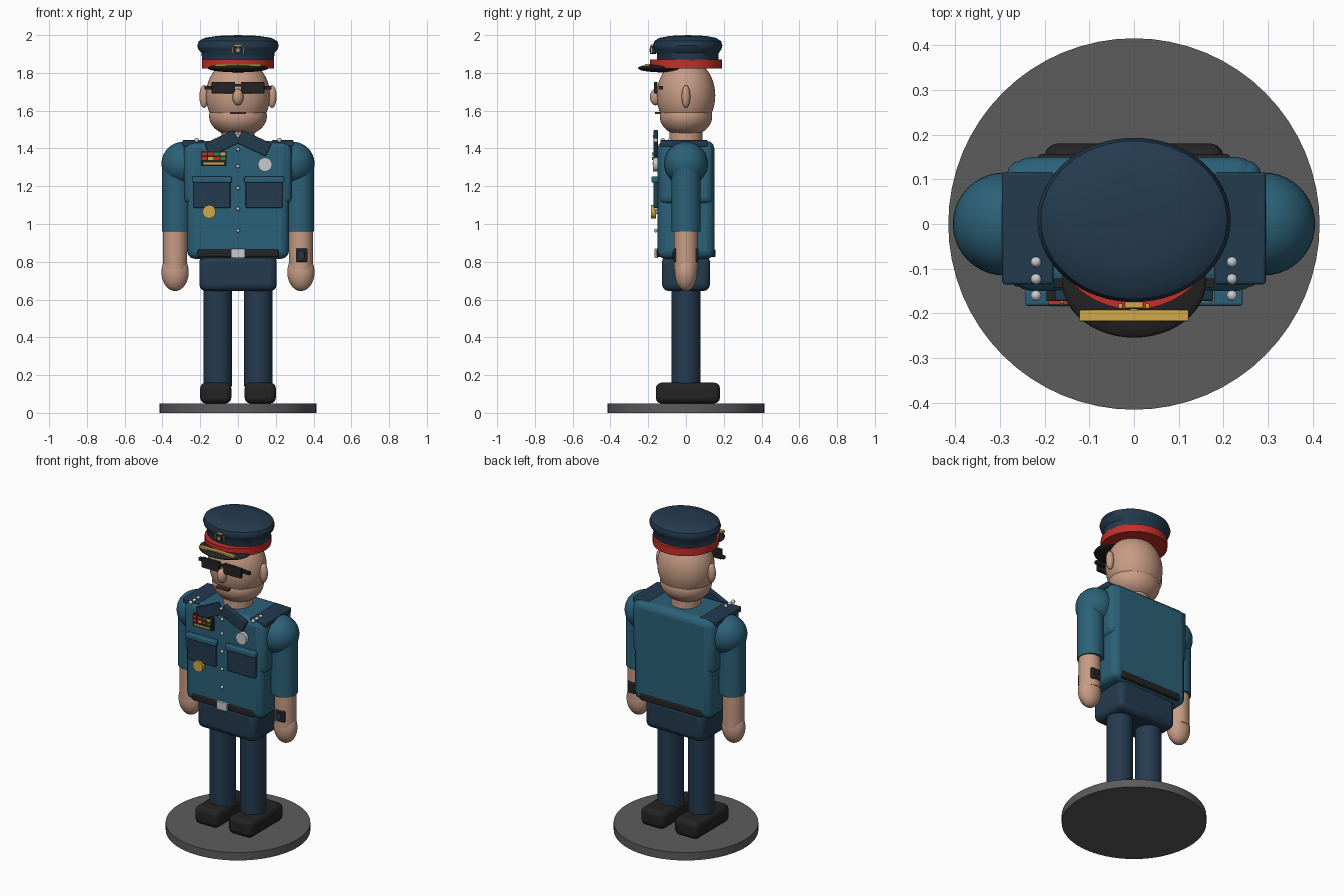
import bpy, bmesh, math
from mathutils import Matrix

if "Cube" in bpy.data.objects:
    bpy.data.objects.remove(bpy.data.objects["Cube"])


def material(name, rgb):
    lin = [c / 12.92 if c <= 0.04 else ((c + 0.055) / 1.055) ** 2.4 for c in rgb]
    m = bpy.data.materials.new(name)
    m.diffuse_color = (*lin, 1)
    m.use_nodes = True
    m.node_tree.nodes["Principled BSDF"].inputs["Base Color"].default_value = m.diffuse_color
    return m


TEAL = material("shirt_teal", (0.17, 0.38, 0.47))
NAVY = material("navy", (0.14, 0.23, 0.31))
SKIN = material("skin", (0.78, 0.61, 0.52))
BLACK = material("black", (0.14, 0.14, 0.14))
GREY = material("base_grey", (0.36, 0.36, 0.36))
RED = material("red", (0.76, 0.19, 0.16))
GOLD = material("gold", (0.82, 0.66, 0.28))
SILVER = material("silver", (0.78, 0.79, 0.8))
GREEN = material("green", (0.2, 0.5, 0.3))
LIP = material("lip", (0.35, 0.2, 0.18))


def finish(name, bm, mat, bevel=0, segs=3):
    bmesh.ops.recalc_face_normals(bm, faces=bm.faces)
    me = bpy.data.meshes.new(name)
    bm.to_mesh(me)
    bm.free()
    ob = bpy.data.objects.new(name, me)
    bpy.context.collection.objects.link(ob)
    me.materials.append(mat)
    if bevel:
        mod = ob.modifiers.new("bevel", 'BEVEL')
        mod.width, mod.segments = bevel, segs
    bpy.ops.object.select_all(action='DESELECT')
    ob.select_set(True)
    bpy.context.view_layer.objects.active = ob
    bpy.ops.object.shade_smooth_by_angle(angle=math.radians(35))
    return ob


def box(name, loc, size, mat, bevel=0.0, tilt=0.0):
    """Box by centre and full size, tilted about the y axis."""
    bm = bmesh.new()
    m = Matrix.Translation(loc) @ Matrix.Rotation(tilt, 4, 'Y') @ Matrix.Diagonal((*size, 1))
    bmesh.ops.create_cube(bm, size=1, matrix=m)
    return finish(name, bm, mat, bevel)


def ball(name, loc, radii, mat, seg=40):
    bm = bmesh.new()
    m = Matrix.Translation(loc) @ Matrix.Diagonal((*radii, 1))
    bmesh.ops.create_uvsphere(bm, u_segments=seg, v_segments=seg // 2, radius=1, matrix=m)
    return finish(name, bm, mat)


def tube(name, loc, r, depth, mat, axis='Z', r2=None, seg=40):
    bm = bmesh.new()
    m = Matrix.Translation(loc)
    if axis == 'Y':
        m = m @ Matrix.Rotation(math.pi / 2, 4, 'X')
    bmesh.ops.create_cone(bm, cap_ends=True, segments=seg, radius1=r,
                          radius2=r if r2 is None else r2, depth=depth, matrix=m)
    return finish(name, bm, mat)


def lathe(name, profile, mat, y=0.0, yscale=1.0, seg=64):
    """Revolve (radius, z) points about z, squashed in y."""
    bm = bmesh.new()
    vs = [bm.verts.new((r, 0, z)) for r, z in profile]
    es = [bm.edges.new(p) for p in zip(vs, vs[1:])]
    bmesh.ops.spin(bm, geom=vs + es, cent=(0, 0, 0), axis=(0, 0, 1),
                   angle=2 * math.pi, steps=seg)
    bmesh.ops.remove_doubles(bm, verts=bm.verts, dist=1e-4)
    for v in bm.verts:
        v.co.y = v.co.y * yscale + y
    return finish(name, bm, mat)


# Base, hips, torso, belt
tube("base", (0, 0, 0.025), 0.415, 0.05, GREY, seg=64)
box("hips", (0, 0, 0.74), (0.41, 0.254, 0.19), NAVY, 0.035)
box("torso", (0, 0, 1.128), (0.54, 0.30, 0.624), TEAL, 0.04)
box("chest", (0, 0, 1.27), (0.57, 0.285, 0.33), TEAL, 0.035)
box("belt", (0, 0, 0.845), (0.43, 0.312, 0.042), BLACK, 0.008)
box("buckle", (0, -0.157, 0.845), (0.075, 0.018, 0.05), SILVER, 0.003)

# Limbs and everything paired left and right
for s, side in ((-1, "right"), (1, "left")):
    box(side + "_shoe", (s * 0.118, 0.01, 0.105), (0.165, 0.34, 0.11), BLACK, 0.03)
    tube(side + "_leg", (s * 0.107, 0, 0.40), 0.076, 0.52, NAVY)
    ball(side + "_shoulder", (s * 0.29, 0, 1.32), (0.115,) * 3, TEAL)
    tube(side + "_sleeve", (s * 0.325, 0, 1.14), 0.077, 0.36, TEAL)
    tube(side + "_forearm", (s * 0.333, 0, 0.87), 0.063, 0.22, SKIN)
    ball(side + "_hand", (s * 0.333, 0, 0.745), (0.072, 0.06, 0.1), SKIN)
    box(side + "_epaulette", (s * 0.237, -0.01, 1.427), (0.115, 0.25, 0.034), NAVY, 0.006)
    for y in (-0.16, -0.123, -0.085):
        ball(side + "_epaulette_stud", (s * 0.219, y, 1.443), (0.012,) * 3, SILVER, 16)
    box(side + "_collar", (s * 0.085, -0.16, 1.428), (0.17, 0.024, 0.075), NAVY, 0.004,
        s * math.radians(25))
    box(side + "_pocket", (s * 0.138, -0.158, 1.162), (0.195, 0.03, 0.155), NAVY, 0.006)
    box(side + "_pocket_flap", (s * 0.138, -0.165, 1.235), (0.21, 0.036, 0.032), TEAL, 0.006)
    ball(side + "_ear", (s * 0.18, 0, 1.675), (0.025, 0.023, 0.06), SKIN, 24)
    box(side + "_lens", (s * 0.077, -0.16, 1.722), (0.124, 0.02, 0.062), BLACK, 0.003)
    box(side + "_temple", (s * 0.145, -0.132, 1.722), (0.065, 0.02, 0.018), BLACK)
    box(side + "_badge_leaf", (s * 0.03, -0.183, 1.92), (0.009, 0.012, 0.035), GOLD, 0.002)

# Watch wrapped through the wrist
box("watch", (0.337, 0, 0.835), (0.062, 0.132, 0.072), BLACK, 0.006)
box("watch_face", (0.337, -0.067, 0.835), (0.028, 0.008, 0.036), NAVY, 0.002)

# Shirt buttons, medals and ribbons
for z in (1.465, 1.395, 1.305, 1.19, 1.08, 0.965):
    ball("shirt_button", (0, -0.16 if z < 1.4 else -0.166, z), (0.01,) * 3, SILVER, 16)
tube("silver_medal", (0.143, -0.162, 1.315), 0.037, 0.025, SILVER, 'Y')
tube("gold_medal", (-0.153, -0.172, 1.065), 0.035, 0.025, GOLD, 'Y')
tube("gold_medal_pin", (-0.153, -0.155, 1.065), 0.012, 0.03, GOLD, 'Y', seg=16)
box("ribbon_plate", (-0.128, -0.16, 1.359), (0.136, 0.025, 0.05), BLACK)
for row, colors in enumerate(((RED, RED, GREEN, GOLD), (RED, GOLD, RED, GREEN))):
    for i, c in enumerate(colors):
        box("ribbon", (-0.178 + i * 0.033, -0.173, 1.371 - row * 0.024),
            (0.028, 0.014, 0.017), c)
box("name_bar", (-0.128, -0.16, 1.321), (0.136, 0.025, 0.026), BLACK)
box("name_bar_inlay", (-0.128, -0.173, 1.321), (0.11, 0.008, 0.01), GOLD)

# Head and face
tube("neck", (0, 0, 1.46), 0.087, 0.12, SKIN)
ball("head", (0, 0, 1.68), (0.17, 0.155, 0.195), SKIN, 48)
ball("jaw", (0, 0, 1.57), (0.153, 0.139, 0.107), SKIN, 48)
ball("nose", (0, -0.16, 1.672), (0.029, 0.031, 0.044), SKIN, 24)
box("mouth", (0, -0.15, 1.588), (0.086, 0.03, 0.011), LIP)
box("glasses_bridge", (0, -0.16, 1.735), (0.04, 0.016, 0.014), BLACK)

# Peaked cap
lathe("cap_band", [(0, 1.822), (0.191, 1.822), (0.191, 1.87), (0, 1.87)], RED)
lathe("cap_crown", [(0, 1.86), (0.19, 1.862), (0.193, 1.905), (0.21, 1.925), (0.216, 1.945),
                    (0.208, 1.968), (0.178, 1.985), (0.11, 1.996), (0, 2.0)],
      NAVY, y=0.009, yscale=0.85)
ball("cap_visor", (0, -0.128, 1.825), (0.161, 0.126, 0.022), BLACK, 48)
box("visor_trim", (0, -0.205, 1.841), (0.244, 0.025, 0.014), GOLD, 0.003)
tube("cap_badge", (0, -0.175, 1.92), 0.02, 0.03, NAVY, 'Y', seg=24)
tube("cap_badge_stud", (0, -0.188, 1.92), 0.009, 0.01, GOLD, 'Y', seg=16)
box("cap_badge_bar", (0, -0.181, 1.945), (0.042, 0.014, 0.01), GOLD, 0.002)
